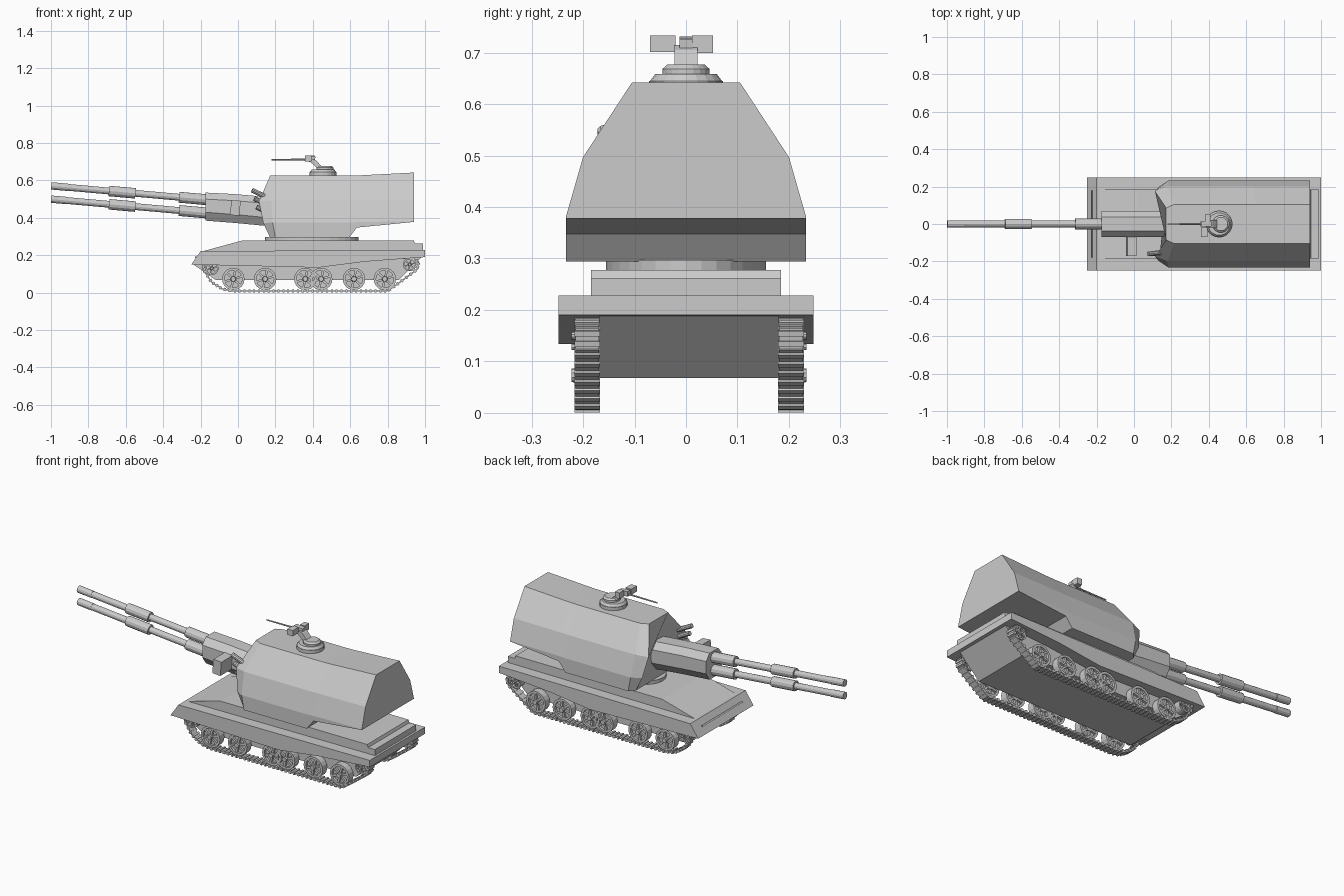
import bpy, bmesh, math
from mathutils import Matrix, Vector

if "Cube" in bpy.data.objects:
    bpy.data.objects.remove(bpy.data.objects["Cube"])

grey = bpy.data.materials.new("plain grey")
grey.diffuse_color = (0.6, 0.6, 0.6, 1)
grey.use_nodes = True
grey.node_tree.nodes["Principled BSDF"].inputs["Base Color"].default_value = grey.diffuse_color


def finish(name, bm):
    bmesh.ops.recalc_face_normals(bm, faces=bm.faces)
    mesh = bpy.data.meshes.new(name)
    bm.to_mesh(mesh)
    bm.free()
    mesh.materials.append(grey)
    ob = bpy.data.objects.new(name, mesh)
    bpy.context.collection.objects.link(ob)
    return ob


def add_box(bm, centre, size, rot=Matrix.Identity(4)):
    m = Matrix.Translation(centre) @ rot @ Matrix.Diagonal((*size, 1))
    bmesh.ops.create_cube(bm, size=1, matrix=m)


def add_tube(bm, p0, p1, r0, r1=None, sides=12):
    p0, p1 = Vector(p0), Vector(p1)
    d = p1 - p0
    m = Matrix.Translation((p0 + p1) / 2) @ d.to_track_quat('Z', 'Y').to_matrix().to_4x4()
    bmesh.ops.create_cone(bm, cap_ends=True, segments=sides, radius1=r0,
                          radius2=r0 if r1 is None else r1, depth=d.length, matrix=m)


def loft(bm, rings, caps=True):
    """Skin closed rings of points."""
    vs = [[bm.verts.new(p) for p in ring] for ring in rings]
    n = len(vs[0])
    for a, b in zip(vs, vs[1:]):
        for i in range(n):
            j = (i + 1) % n
            bm.faces.new((a[i], a[j], b[j], b[i]))
    if caps:
        bm.faces.new(vs[0])
        bm.faces.new(vs[-1])


def prism(name, pts, half, yc=0):
    bm = bmesh.new()
    loft(bm, [[(x, yc + s * half, z) for x, z in pts] for s in (-1, 1)])
    return finish(name, bm)


def mirrored(half):
    """Closed ring from points (x, y, z) on the +y side, top to bottom."""
    return half + [(x, -y, z) for x, y, z in reversed(half)]


# Hull: wedge-shaped fenders, raised deck and belly between the tracks
prism("fenders", [(-.25, .15), (-.2, .222), (1, .228), (1, .19),
                  (.68, .166), (.43, .134)], .248)
prism("upper_deck", [(-.2, .218), (.02, .278), (.94, .278), (.946, .262),
                     (.988, .262), (.988, .222)], .185)
prism("lower_hull", [(-.24, .152), (-.12, .068), (.86, .068), (.985, .192), (.4, .2)], .175, .006)
prism("nose_strip", [(-.226, .183), (-.222, .192), (-.226, .196), (-.231, .187)], .18)

# Turret ring, an oval plate
bm = bmesh.new()
bmesh.ops.create_cone(bm, cap_ends=True, segments=32, radius1=1, radius2=1, depth=1,
                      matrix=Matrix.Translation((.395, 0, .284)) @ Matrix.Diagonal((.25, .155, .026, 1)))
finish("turret_ring", bm)

# Turret: faceted shell, with the tail lifted over the rear deck
bm = bmesh.new()
loft(bm, [
    mirrored([(.172, .085, .626), (.112, .175, .488), (.135, .2, .372), (.172, .2, .294)]),
    mirrored([(.215, .105, .626), (.178, .2, .493), (.185, .233, .375), (.2, .233, .294)]),
    mirrored([(.6, .105, .626), (.596, .2, .493), (.596, .233, .375), (.594, .233, .294)]),
    mirrored([(.65, .105, .627), (.64, .2, .494), (.638, .233, .377), (.636, .233, .348)]),
    mirrored([(.94, .105, .642), (.94, .2, .497), (.94, .233, .382), (.94, .233, .378)]),
])
finish("turret", bm)


# Gun housing with chamfered edges
def housing(x, top, bottom, w):
    return mirrored([(x, w * .55, top), (x, w, top - .035), (x, w, bottom + .045), (x, w * .55, bottom)])


bm = bmesh.new()
loft(bm, [housing(-.175, .535, .385, .07), housing(-.02, .527, .373, .07), housing(.2, .508, .352, .07)])
finish("gun_housing", bm)

bm = bmesh.new()
add_box(bm, (-.014, -.115, .453), (.05, .11, .08), Matrix.Rotation(math.radians(5), 4, 'Y'))
finish("sight_box", bm)

# Twin barrels, one above the other, with sleeves
for name, z0 in (("upper", .571), ("lower", .5)):
    bm = bmesh.new()

    def at(x):
        return (x, 0, z0 - .089 * (x + 1))
    add_tube(bm, at(-.998), at(-.1), .018)
    add_tube(bm, at(-.998), at(-.91), .0195)
    add_tube(bm, at(-.69), at(-.548), .028)
    add_tube(bm, at(-.315), at(-.16), .029)
    finish(name + "_barrel", bm)

# Smoke launchers on the right cheek
bm = bmesh.new()
for i in range(3):
    x, z = .075 + .012 * i, .548 - .045 * i
    add_tube(bm, (x, -.16, z), (x + .085, -.15, z - .042), .013, sides=10)
finish("smoke_launchers", bm)

# Cupola
bm = bmesh.new()
add_tube(bm, (.455, 0, .62), (.455, 0, .645), .072, sides=20)
add_tube(bm, (.455, 0, .645), (.455, 0, .658), .07, .06, 20)
add_tube(bm, (.465, 0, .658), (.465, 0, .668), .046, sides=20)
add_tube(bm, (.465, 0, .668), (.465, 0, .677), .046, .036, 20)
finish("cupola", bm)

# Roof machine gun on a leaning arm
prism("gun_arm", [(.47, .66), (.43, .66), (.385, .7), (.4, .715), (.42, .705), (.445, .677)], .022)
bm = bmesh.new()
add_box(bm, (.385, 0, .715), (.055, .026, .028), Matrix.Rotation(math.radians(5), 4, 'Y'))
add_box(bm, (.375, -.045, .717), (.035, .05, .032))
add_box(bm, (.395, .032, .716), (.03, .04, .034))
add_tube(bm, (.18, 0, .711), (.37, 0, .712), .0035, .005, 8)
finish("machine_gun", bm)


# Spoked wheel: hollow rim, recessed disc, spokes and hub
def wheel(name, x, y, z, r, side, spokes=6):
    bm = bmesh.new()
    ring = []
    for rad, w in ((r, -.02), (r, .02), (r * .78, .02), (r * .78, -.02), (r, -.02)):
        ring.append([(x + rad * math.cos(t), y + w, z + rad * math.sin(t))
                     for t in [math.tau * k / 18 for k in range(18)]])
    loft(bm, ring, caps=False)
    bmesh.ops.remove_doubles(bm, verts=bm.verts, dist=1e-5)
    add_tube(bm, (x, y - .006, z), (x, y + .006, z), r * .8, sides=18)
    add_tube(bm, (x, y - side * .02, z), (x, y + side * .03, z), r * .32, r * .22, 10)
    for k in range(spokes):
        a = math.tau * k / spokes + .3
        add_box(bm, (x + r * .52 * math.cos(a), y, z + r * .52 * math.sin(a)),
                (r * .6, .036, r * .2), Matrix.Rotation(-a, 4, 'Y'))
    finish(name, bm)


# Track path in x and z, walked link by link
path = [(-.03, .009), (.8, .009), (.865, .055), (.958, .125), (.966, .165), (.925, .188),
        (-.13, .178), (-.185, .155), (-.185, .122), (-.14, .055), (-.085, .02)]
path = [Vector(p) for p in path]

for side, label in ((-1, "right"), (1, "left")):
    y = side * .198 + .006
    for i, x in enumerate((-.025, .145, .36, .445, .62, .785)):
        wheel(f"{label}_road_wheel_{i + 1}", x, y, .073, .06, side)
    wheel(f"{label}_drive_wheel", .918, y, .15, .036, side)
    wheel(f"{label}_idler_wheel", -.14, y, .13, .036, side)

    bm = bmesh.new()
    for a, b in zip(path, path[1:] + path[:1]):
        d = b - a
        n = max(1, round(d.length / .026))
        rot = Matrix.Rotation(-math.atan2(d.y, d.x), 4, 'Y')
        for k in range(n):
            p = a + d * ((k + .5) / n)
            c = Vector((p.x, y, p.y))
            add_box(bm, c, (d.length / n * 1.02, .046, .007), rot)       # link plate
            add_box(bm, c, (.011, .05, .017), rot)                       # cross rib
    finish(f"{label}_track", bm)
